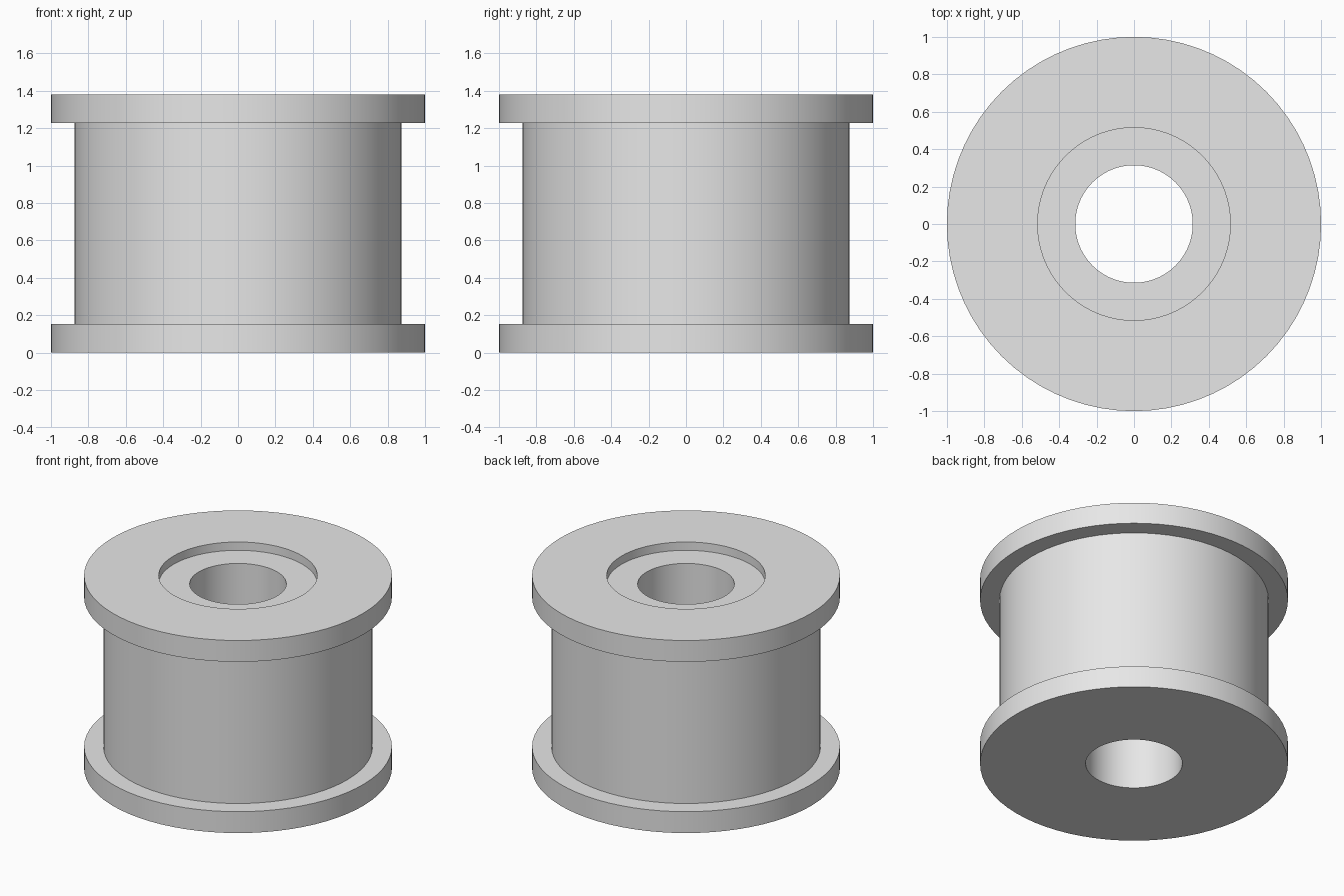
import bpy
import bmesh
import math

cube = bpy.data.objects.get("Cube")
if cube:
    bpy.data.objects.remove(cube, do_unlink=True)

SEGMENTS = 72
HEIGHT = 1.38
FLANGE = 0.153
R_OUTER, R_BARREL = 1.0, 0.874
R_BORE, R_RECESS = 0.314, 0.515
RECESS_DEPTH = 0.06

# Plain grey finish
grey = bpy.data.materials.new("plain grey")
grey.use_nodes = True
grey.diffuse_color = (0.8, 0.8, 0.8, 1)
grey.node_tree.nodes["Principled BSDF"].inputs["Base Color"].default_value = grey.diffuse_color


def lathe(name, profile):
    """Revolve a closed (radius, height) profile around the z axis."""
    bm = bmesh.new()
    verts = [bm.verts.new((r, 0, z)) for r, z in profile]
    edges = [bm.edges.new((a, b)) for a, b in zip(verts, verts[1:] + verts[:1])]
    bmesh.ops.spin(bm, geom=verts + edges, cent=(0, 0, 0), axis=(0, 0, 1),
                   angle=math.tau, steps=SEGMENTS, use_merge=False)
    bmesh.ops.remove_doubles(bm, verts=bm.verts, dist=1e-4)
    bmesh.ops.recalc_face_normals(bm, faces=bm.faces)
    mesh = bpy.data.meshes.new(name)
    bm.to_mesh(mesh)
    bm.free()
    mesh.materials.append(grey)
    obj = bpy.data.objects.new(name, mesh)
    bpy.context.collection.objects.link(obj)
    bpy.ops.object.select_all(action="DESELECT")
    obj.select_set(True)
    bpy.context.view_layer.objects.active = obj
    bpy.ops.object.shade_smooth_by_angle(angle=math.radians(30))
    return obj


# Barrel with two flanges, a through bore and a recessed top seat
lathe("flanged_roller", [
    (R_BORE, 0),
    (R_OUTER, 0),
    (R_OUTER, FLANGE),
    (R_BARREL, FLANGE),
    (R_BARREL, HEIGHT - FLANGE),
    (R_OUTER, HEIGHT - FLANGE),
    (R_OUTER, HEIGHT),
    (R_RECESS, HEIGHT),
    (R_RECESS, HEIGHT - RECESS_DEPTH),
    (R_BORE, HEIGHT - RECESS_DEPTH),
])
